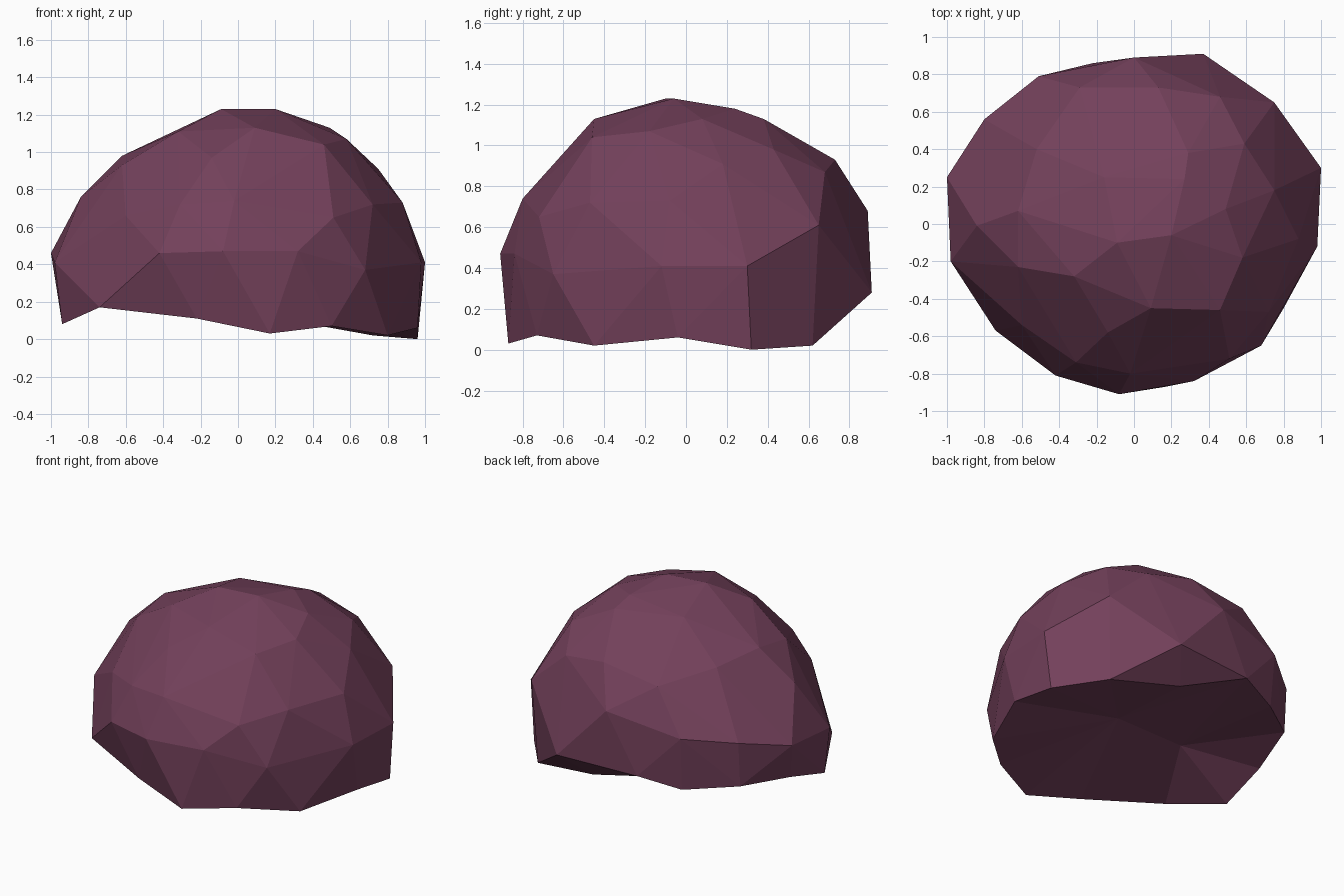
import bpy, bmesh
from mathutils import Vector

if "Cube" in bpy.data.objects:
    bpy.data.objects.remove(bpy.data.objects["Cube"])

# Uneven rim around the foot
RIM = [
    (-.94, -.20, .08), (-.74, -.57, .17), (-.22, -.79, .11), (.17, -.87, .03),
    (.50, -.73, .07), (.80, -.45, .02), (.96, -.04, .06), (.96, .32, 0),
    (.72, .62, .02), (.22, .72, .11), (-.22, .86, .27), (-.50, .76, .21),
    (-.80, .54, .23), (-.92, .15, .18),
]
# Corners of the domed upper part, from the waist up to the crown
DOME = [
    (.37, .91, .28), (1, .30, .41), (.75, .65, .61), (.68, -.65, .37),
    (-.08, -.91, .47), (-.42, -.81, .46), (-.98, -.20, .41), (-1, .25, .46),
    (0, .89, .68), (.32, -.84, .47), (.98, -.12, .41), (.51, -.72, .65),
    (-.02, -.80, .74), (.72, -.47, .72), (.88, -.08, .73), (.75, .18, .91),
    (.59, .43, .98), (.49, .08, 1.13), (.27, .24, 1.18), (.20, -.06, 1.23),
    (-.09, -.10, 1.23), (.09, -.45, 1.13), (.46, -.46, 1.04), (.58, -.18, 1.07),
    (-.32, -.28, 1.11), (-.16, .25, 1.14), (-.62, -.23, .93), (-.62, .07, .98),
    (-.84, -.01, .76), (.46, .68, .87), (.13, .73, .93), (-.29, .73, .87),
    (-.52, .40, .94), (-.60, -.54, .66), (-.80, .56, .54), (-.51, .79, .58),
    (.29, .38, 1.13), (-.14, -.58, .97), (-.31, -.74, .72),
]
# Peaks of the shallow hollow underneath
HOLLOW = [(.08, -.06, .27), (-.48, -.11, .30)]
CENTRE = Vector((0, 0, .35))


def hollow_boulder(name, material):
    bm = bmesh.new()
    places, rim = {}, set()
    # Skin the corners with a hull of slightly rounded-out positions
    for c in RIM + DOME:
        p = Vector(c)
        ball = CENTRE + (p - CENTRE).normalized() * .95
        v = bm.verts.new(p.lerp(ball, .3))
        places[v] = p
        if c in RIM:
            rim.add(v)
    bmesh.ops.convex_hull(bm, input=bm.verts[:])
    for v in bm.verts:
        v.co = places[v]
    # Replace the flat underside with a faceted hollow
    base = [f for f in bm.faces if all(v in rim for v in f.verts)]
    bmesh.ops.delete(bm, geom=base, context='FACES')
    loose = [v for v in bm.verts if not v.link_faces]
    bmesh.ops.delete(bm, geom=loose, context='VERTS')
    peaks = [bm.verts.new(p) for p in HOLLOW]
    for e in [e for e in bm.edges if e.is_boundary]:
        mid = (e.verts[0].co + e.verts[1].co) / 2
        peak = min(peaks, key=lambda v: (v.co - mid).length)
        bm.faces.new((e.verts[0], e.verts[1], peak))
    gap = [e for e in bm.edges if e.is_boundary]
    filled = bmesh.ops.holes_fill(bm, edges=gap, sides=0)
    # Split the gap between the two peaks along the line joining them
    for f in filled['faces']:
        if all(p in f.verts for p in peaks):
            bmesh.utils.face_split(f, peaks[0], peaks[1])
    bmesh.ops.recalc_face_normals(bm, faces=bm.faces[:])
    mesh = bpy.data.meshes.new(name)
    bm.to_mesh(mesh)
    bm.free()
    mesh.materials.append(material)
    obj = bpy.data.objects.new(name, mesh)
    bpy.context.collection.objects.link(obj)
    return obj


plum = bpy.data.materials.new("plum_stone")
plum.diffuse_color = (.172, .052, .104, 1)
plum.use_nodes = True
plum.node_tree.nodes["Principled BSDF"].inputs["Base Color"].default_value = plum.diffuse_color

hollow_boulder("boulder", plum)
